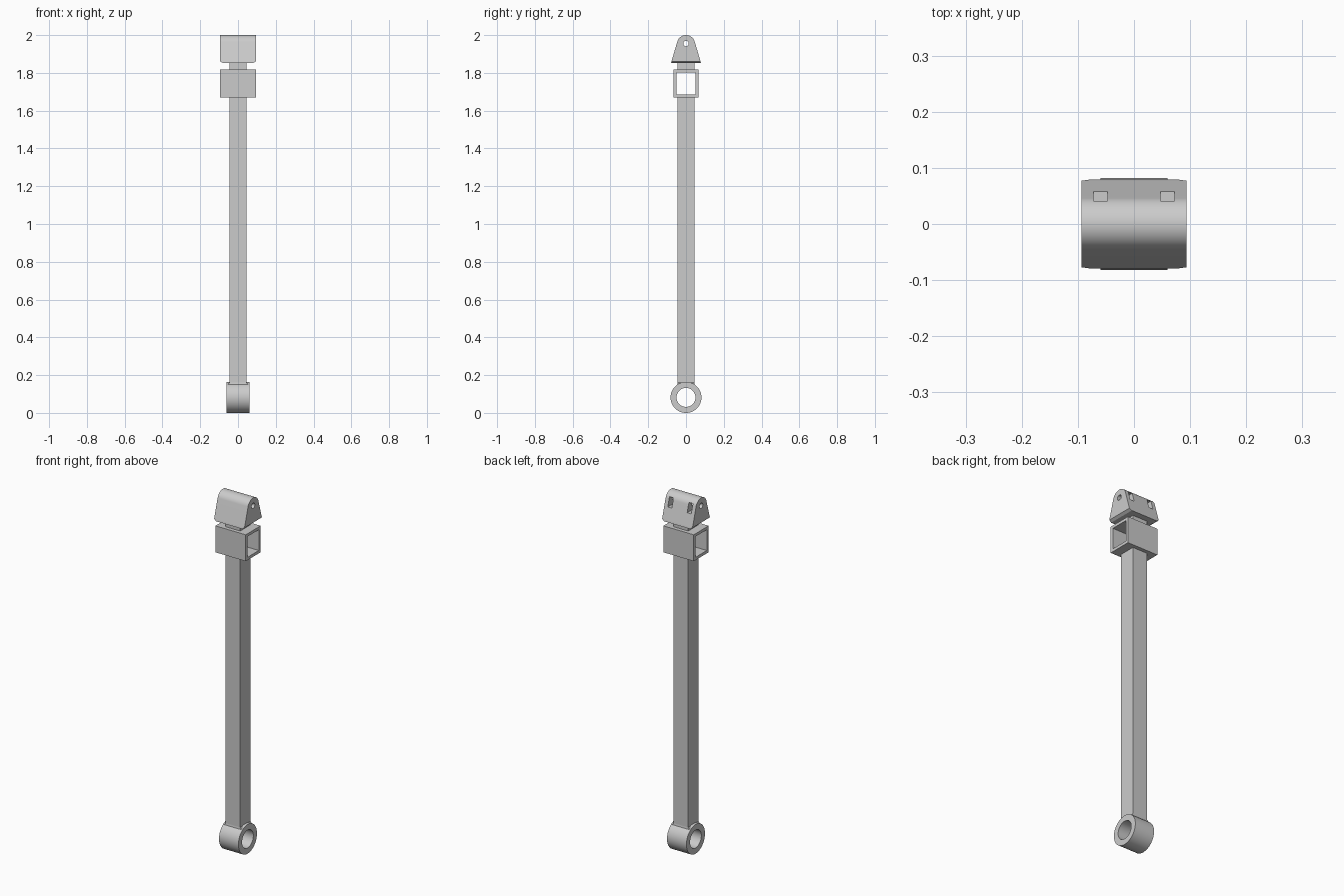
import bpy, bmesh
from math import sin, cos, pi, radians

cube = bpy.data.objects.get("Cube")
if cube:
    bpy.data.objects.remove(cube, do_unlink=True)

grey = bpy.data.materials.new("light_grey")
grey.use_nodes = True
grey.diffuse_color = (0.6, 0.6, 0.6, 1)
grey.node_tree.nodes["Principled BSDF"].inputs["Base Color"].default_value = (0.6, 0.6, 0.6, 1)


def finish(name, bm):
    bmesh.ops.recalc_face_normals(bm, faces=bm.faces)
    mesh = bpy.data.meshes.new(name)
    bm.to_mesh(mesh)
    bm.free()
    mesh.materials.append(grey)
    ob = bpy.data.objects.new(name, mesh)
    bpy.context.collection.objects.link(ob)
    return ob


def arc(r, z, start, end, n):
    """Points (y, z) on an arc centred on the model's middle plane."""
    step = (end - start) / n
    return [(r * cos(start + i * step), z + r * sin(start + i * step)) for i in range(n + 1)]


def circle(r, z, n):
    return arc(r, z, 0, 2 * pi, n)[:-1]


def rect(hy, z0, z1):
    return [(-hy, z0), (hy, z0), (hy, z1), (-hy, z1)]


def prism(name, profile, x0, x1):
    """Solid (y, z) profile running along x."""
    bm = bmesh.new()
    a, b = [[bm.verts.new((x, y, z)) for y, z in profile] for x in (x0, x1)]
    bm.faces.new(a)
    bm.faces.new(b)
    for i in range(len(a)):
        j = (i + 1) % len(a)
        bm.faces.new((a[i], a[j], b[j], b[i]))
    return finish(name, bm)


def tube(name, outer, inner, hx):
    """Open-ended tube along x with matching outer and inner outlines."""
    bm = bmesh.new()
    loops = [[bm.verts.new((x, y, z)) for y, z in p]
             for x, p in ((-hx, outer), (hx, outer), (hx, inner), (-hx, inner))]
    for k in range(4):
        a, b = loops[k], loops[(k + 1) % 4]
        for i in range(len(a)):
            j = (i + 1) % len(a)
            bm.faces.new((a[i], a[j], b[j], b[i]))
    return finish(name, bm)


def taper(name, low, high):
    """Block between two centred rectangles, each (half x, half y, z)."""
    bm = bmesh.new()
    a, b = [[bm.verts.new((sx * hx, sy * hy, z)) for sx, sy in ((-1, -1), (1, -1), (1, 1), (-1, 1))]
            for hx, hy, z in (low, high)]
    bm.faces.new(a)
    bm.faces.new(b)
    for i in range(4):
        j = (i + 1) % 4
        bm.faces.new((a[i], a[j], b[j], b[i]))
    return finish(name, bm)


def smooth(ob):
    bpy.ops.object.select_all(action="DESELECT")
    ob.select_set(True)
    bpy.context.view_layer.objects.active = ob
    bpy.ops.object.shade_smooth_by_angle(angle=radians(30))


def cut(ob, cutter):
    mod = ob.modifiers.new("cut", "BOOLEAN")
    mod.operation, mod.solver, mod.object = "DIFFERENCE", "EXACT", cutter
    bpy.context.view_layer.update()
    graph = bpy.context.evaluated_depsgraph_get()
    mesh = bpy.data.meshes.new_from_object(ob.evaluated_get(graph))
    ob.modifiers.clear()
    ob.data = mesh
    bpy.data.objects.remove(cutter, do_unlink=True)


# Lower bearing eye and its shoulder into the shaft
smooth(tube("lower_eye", circle(0.082, 0.082, 64), circle(0.05, 0.082, 64), 0.06))
taper("eye_shoulder", (0.06, 0.047, 0.145), (0.045, 0.045, 0.16))

# Long square shaft
taper("shaft", (0.045, 0.045, 0.155), (0.045, 0.045, 1.67))

# Square sleeve, open on both sides
tube("square_sleeve", rect(0.066, 1.67, 1.818), rect(0.05, 1.686, 1.802), 0.094)

# Neck and tapered base under the head
taper("neck", (0.045, 0.045, 1.818), (0.045, 0.045, 1.856))
taper("head_base", (0.08, 0.079, 1.852), (0.094, 0.077, 1.861))

# Rounded head with a pin hole and two rear slots
lean = radians(16)
profile = [(-0.077, 1.861), (0.077, 1.861)] + arc(0.048, 1.952, lean, pi - lean, 32)
head = prism("head", profile, -0.094, 0.094)
cut(head, prism("pin_cutter", circle(0.0145, 1.955, 24), -0.2, 0.2))
for side in (-1, 1):
    slot = [(0.012, 1.926), (0.1, 1.926), (0.1, 1.977), (0.012, 1.977)]
    cut(head, prism("slot_cutter", slot, side * 0.06 - 0.0125, side * 0.06 + 0.0125))
smooth(head)
